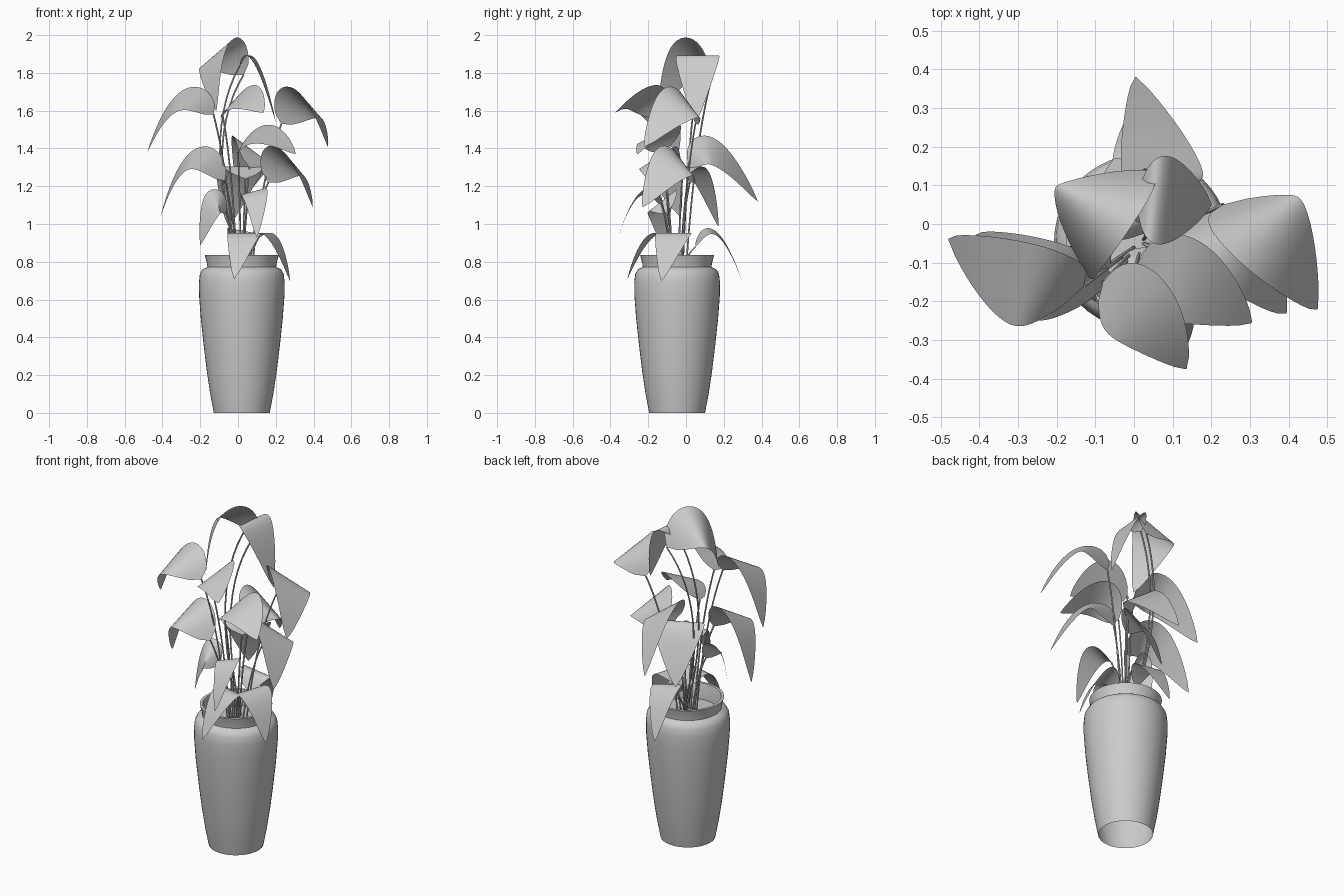
import bpy, bmesh, math
from mathutils import Vector

if "Cube" in bpy.data.objects:
    bpy.data.objects.remove(bpy.data.objects["Cube"])

grey = bpy.data.materials.new("plain grey")
grey.diffuse_color = (0.6, 0.6, 0.6, 1)
grey.use_nodes = True
grey.node_tree.nodes["Principled BSDF"].inputs["Base Color"].default_value = grey.diffuse_color
CENTRE = Vector((0.02, -0.047, 0))


def finish(name, bm, angle=40):
    me = bpy.data.meshes.new(name)
    bm.to_mesh(me)
    bm.free()
    me.materials.append(grey)
    ob = bpy.data.objects.new(name, me)
    bpy.context.collection.objects.link(ob)
    bpy.context.view_layer.objects.active = ob
    ob.select_set(True)
    bpy.ops.object.shade_smooth_by_angle(angle=math.radians(angle))
    ob.select_set(False)
    return ob


def lathe(name, profile, sides=48):
    bm = bmesh.new()
    vs = [bm.verts.new(CENTRE + Vector((r, 0, z))) for r, z in profile]
    es = [bm.edges.new(p) for p in zip(vs, vs[1:])]
    bmesh.ops.spin(bm, geom=vs + es, cent=CENTRE, axis=(0, 0, 1),
                   angle=2 * math.pi, steps=sides, use_duplicate=False)
    bmesh.ops.remove_doubles(bm, verts=bm.verts[:], dist=1e-5)
    bmesh.ops.recalc_face_normals(bm, faces=bm.faces[:])
    return finish(name, bm)


# Pot: tall tapered body, open underneath, with shoulder and flared rim; soil inside
lathe("pot", [(0.148, 0), (0.167, 0.1), (0.185, 0.22), (0.202, 0.36),
              (0.217, 0.5), (0.226, 0.62), (0.227, 0.69), (0.222, 0.735),
              (0.208, 0.76), (0.182, 0.772), (0.184, 0.79), (0.196, 0.835),
              (0.18, 0.835), (0.166, 0.77), (0.166, 0.745)])
lathe("soil", [(0.166, 0.745), (0.08, 0.748), (0, 0.75)])


def bezier(a, c, b, u):
    return a * (1 - u) ** 2 + c * (2 * u * (1 - u)) + b * u * u


def leaf(name, base, peak, tip, half, roll, rows=20, cols=6):
    """Arching leaf through base, peak and tip; positive roll lifts its left edge."""
    a, p, t = Vector(base), Vector(peak), Vector(tip)
    ctrl = p * 2 - (a + t) / 2
    d = t - a
    flat = Vector((-d.y, d.x, 0)).normalized()
    roll = math.radians(roll)
    bm = bmesh.new()
    grid = []
    for i in range(rows + 1):
        u = i / rows
        w = half * max(math.sin(math.pi * u ** 0.78), 0.003) ** 0.72
        mid = bezier(a, ctrl, t, u)
        tangent = (ctrl - a).lerp(t - ctrl, u).normalized()
        up = (tangent.cross(flat).normalized() + Vector((0, 0, 1))).normalized()
        side = flat * math.cos(roll) + up * math.sin(roll)
        grid.append([bm.verts.new(mid + side * (w * (2 * j / cols - 1)))
                     for j in range(cols + 1)])
    for r0, r1 in zip(grid, grid[1:]):
        for j in range(cols):
            bm.faces.new((r0[j + 1], r0[j], r1[j], r1[j + 1]))
    finish(name, bm, 60)


stems = bpy.data.curves.new("stems", 'CURVE')
stems.dimensions = '3D'
stems.bevel_depth = 0.0045
stems.bevel_resolution = 1
stems.materials.append(grey)


def stem(base, bow):
    """Thin stalk from the soil up to the leaf base."""
    b = Vector(base)
    a = CENTRE + Vector(((b.x - 0.02) * 0.25, (b.y + 0.047) * 0.25, 0.745))
    c = a.lerp(b, 0.3)
    c.z = a.z + (b.z - a.z) * 0.65
    c.x += bow
    sp = stems.splines.new('POLY')
    n = 14
    sp.points.add(n)
    for i in range(n + 1):
        sp.points[i].co = (*bezier(a, c, b, i / n), 1)


# Leaves: base, peak, tip, half width, roll
crown = [
    ((0.03, 0.14, 1.79), (-0.12, 0.02, 1.897), (-0.115, -0.14, 1.6), 0.135, 36),
    ((0.01, 0.07, 1.84), (0.09, 0.06, 1.86), (0.2, 0.05, 1.54), 0.115, 0),
]
left = [
    ((-0.13, -0.16, 1.58), (-0.31, -0.15, 1.65), (-0.48, -0.04, 1.38), 0.125, -30),
    ((-0.07, -0.16, 1.23), (-0.25, -0.14, 1.34), (-0.41, -0.03, 1.04), 0.12, -30),
    ((-0.06, -0.1, 1.06), (-0.13, -0.13, 1.11), (-0.2, -0.12, 0.89), 0.1, -38),
    ((-0.08, -0.15, 1.57), (0.02, -0.23, 1.67), (0.135, -0.375, 1.59), 0.12, 34),
]
right = [
    ((0.23, 0.05, 1.53), (0.365, -0.03, 1.64), (0.475, -0.22, 1.41), 0.14, -36),
    ((0.16, 0.02, 1.22), (0.28, -0.06, 1.33), (0.395, -0.23, 1.09), 0.135, -36),
    ((0.0, -0.13, 1.38), (0.13, -0.15, 1.475), (0.305, -0.255, 1.37), 0.125, 24),
    ((0.06, 0.02, 1.3), (0.07, 0.15, 1.38), (0.005, 0.38, 1.12), 0.13, 36),
]
low = [
    ((0.04, -0.02, 1.24), (0.01, 0.06, 1.28), (-0.05, 0.17, 0.99), 0.14, 0),
    ((0.05, -0.13, 1.1), (0.09, -0.24, 1.16), (0.1, -0.36, 0.93), 0.07, 15),
    ((0.03, 0.05, 0.88), (0.03, 0.16, 0.95), (0.0, 0.297, 0.7), 0.09, 10),
    ((0.06, -0.06, 0.88), (0.17, -0.07, 0.94), (0.275, -0.13, 0.7), 0.1, 0),
    ((0.04, -0.06, 0.88), (0.03, -0.18, 0.94), (-0.02, -0.31, 0.71), 0.09, 0),
]
for group, leaves, bow in (("crown", crown, -0.22), ("left", left, 0),
                           ("right", right, 0), ("low", low, 0)):
    for i, spec in enumerate(leaves):
        leaf(f"{group}_leaf_{i + 1}", *spec)
        stem(spec[0], bow)

bpy.context.collection.objects.link(bpy.data.objects.new("stems", stems))
